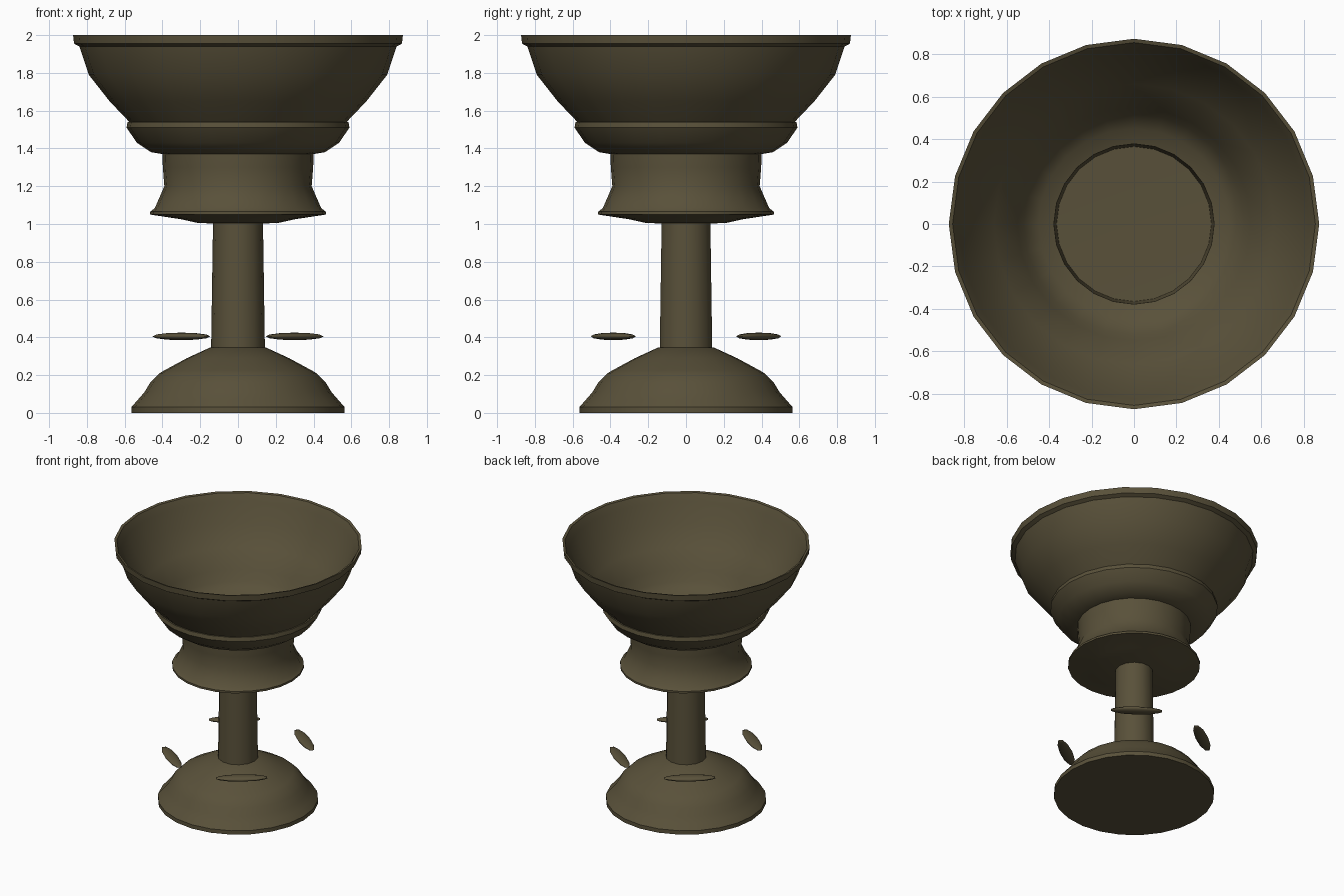
import bpy, bmesh, math

if "Cube" in bpy.data.objects:
    bpy.data.objects.remove(bpy.data.objects["Cube"], do_unlink=True)

COLOR = (0.10, 0.082, 0.042, 1)
bronze = bpy.data.materials.new("aged_bronze")
bronze.use_nodes = True
bronze.diffuse_color = COLOR
bronze.node_tree.nodes["Principled BSDF"].inputs["Base Color"].default_value = COLOR


def finish(name, bm, angle):
    mesh = bpy.data.meshes.new(name)
    bmesh.ops.recalc_face_normals(bm, faces=bm.faces)
    bm.to_mesh(mesh)
    bm.free()
    mesh.materials.append(bronze)
    obj = bpy.data.objects.new(name, mesh)
    bpy.context.collection.objects.link(obj)
    bpy.ops.object.select_all(action="DESELECT")
    obj.select_set(True)
    bpy.context.view_layer.objects.active = obj
    bpy.ops.object.shade_smooth_by_angle(angle=math.radians(angle))
    return obj


def lathe(name, profile, sides=24, angle=38):
    """Turn a (radius, height) profile around the z axis."""
    bm = bmesh.new()
    verts = [bm.verts.new((r, 0, z)) for r, z in profile]
    edges = [bm.edges.new(pair) for pair in zip(verts, verts[1:])]
    bmesh.ops.spin(bm, geom=verts + edges, cent=(0, 0, 0), axis=(0, 0, 1),
                   angle=math.tau, steps=sides, use_duplicate=False)
    bmesh.ops.remove_doubles(bm, verts=bm.verts, dist=0.0005)
    return finish(name, bm, angle)


# Stepped foot
lathe("foot", [(0, 0), (0.565, 0), (0.565, 0.03), (0.53, 0.07), (0.495, 0.11),
               (0.465, 0.16), (0.415, 0.21), (0.39, 0.225), (0.27, 0.29),
               (0.15, 0.345), (0, 0.35)])

# Plain stem, narrowing slightly upwards
lathe("stem", [(0, 0.3), (0.143, 0.3), (0.132, 1.03), (0, 1.03)], sides=14)

# Hollow cup: flared collar, waist, rounded band, bowl, lip, then the inside
outside = [(0, 1.0), (0.21, 1.005), (0.3, 1.025), (0.465, 1.05), (0.465, 1.065),
           (0.44, 1.085), (0.39, 1.2), (0.398, 1.3), (0.4, 1.37),
           (0.46, 1.38), (0.535, 1.43), (0.59, 1.51), (0.585, 1.54),
           (0.575, 1.54), (0.68, 1.65), (0.79, 1.79), (0.84, 1.94),
           (0.868, 1.955), (0.873, 2.0)]
inside = [(0.855, 1.995), (0.825, 1.94), (0.77, 1.8), (0.66, 1.66), (0.55, 1.54),
          (0.52, 1.46), (0.45, 1.41), (0.378, 1.385), (0.37, 1.2),
          (0.365, 1.1), (0, 1.09)]
lathe("cup", outside + inside)

# Four floating leaf-shaped slivers around the stem
for sx, x_side in ((1, "left"), (-1, "right")):
    for sy, y_side in ((-1, "front"), (1, "back")):
        bm = bmesh.new()
        bmesh.ops.create_uvsphere(bm, u_segments=10, v_segments=6, radius=1)
        leaf = finish(f"{y_side}_{x_side}_sliver", bm, 60)
        leaf.scale = (0.19, 0.045, 0.02)
        leaf.location = (sx * 0.3, sy * 0.385, 0.405)
        leaf.rotation_euler.z = math.atan2(-0.6 * sx * sy, 0.8)
